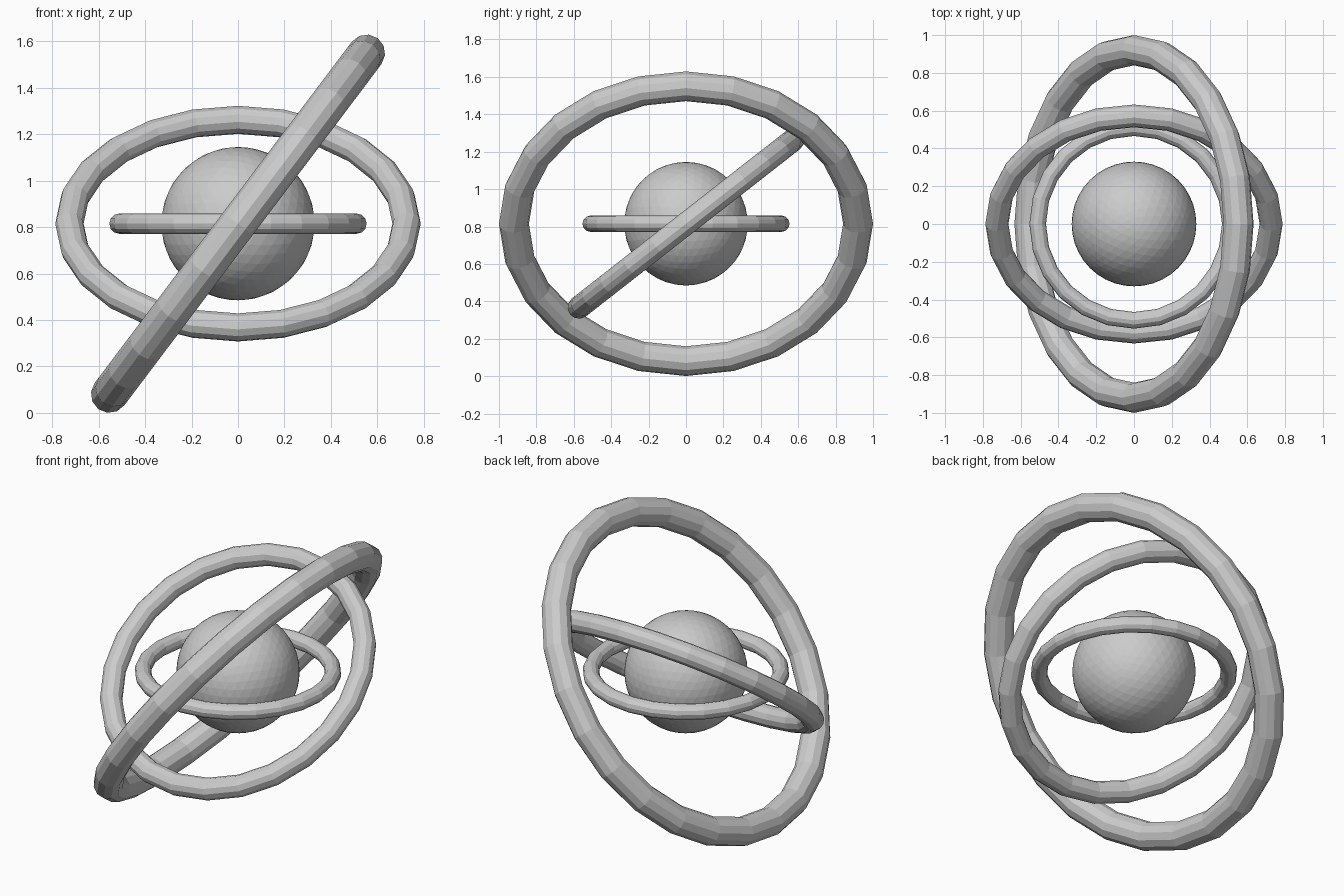
import bpy, bmesh
from math import radians, pi
from mathutils import Matrix

cube = bpy.data.objects.get("Cube")
if cube:
    bpy.data.objects.remove(cube, do_unlink=True)

CENTRE = Matrix.Translation((0, 0, 0.815))

# Single plain grey material
grey = bpy.data.materials.new("plain grey")
grey.use_nodes = True
colour = (0.6, 0.6, 0.6, 1)
grey.diffuse_color = colour
grey.node_tree.nodes["Principled BSDF"].inputs["Base Color"].default_value = colour


def add_part(name, bm, rotation=Matrix()):
    bm.transform(CENTRE @ rotation)
    bmesh.ops.recalc_face_normals(bm, faces=bm.faces)
    mesh = bpy.data.meshes.new(name)
    bm.to_mesh(mesh)
    bm.free()
    mesh.materials.append(grey)
    obj = bpy.data.objects.new(name, mesh)
    bpy.context.collection.objects.link(obj)


def add_ring(name, major, minor, tilt, axis, segments=24, sides=12):
    # Spin a round cross-section about z, then tilt the ring
    bm = bmesh.new()
    place = Matrix.Translation((major, 0, 0)) @ Matrix.Rotation(pi / 2, 4, 'X')
    bmesh.ops.create_circle(bm, segments=sides, radius=minor, matrix=place)
    bmesh.ops.spin(bm, geom=bm.verts[:] + bm.edges[:], cent=(0, 0, 0), axis=(0, 0, 1),
                   angle=2 * pi, steps=segments, use_merge=True)
    bmesh.ops.remove_doubles(bm, verts=bm.verts, dist=0.0005)
    add_part(name, bm, Matrix.Rotation(radians(tilt), 4, axis))


# Central faceted ball
ball = bmesh.new()
bmesh.ops.create_icosphere(ball, subdivisions=4, radius=0.33)
add_part("core_ball", ball)

# Nested rings, each tilted its own way
add_ring("inner_ring", 0.51, 0.044, 0, 'X')
add_ring("middle_ring", 0.726, 0.061, 38, 'X')
add_ring("outer_ring", 0.92, 0.08, -53, 'Y')
